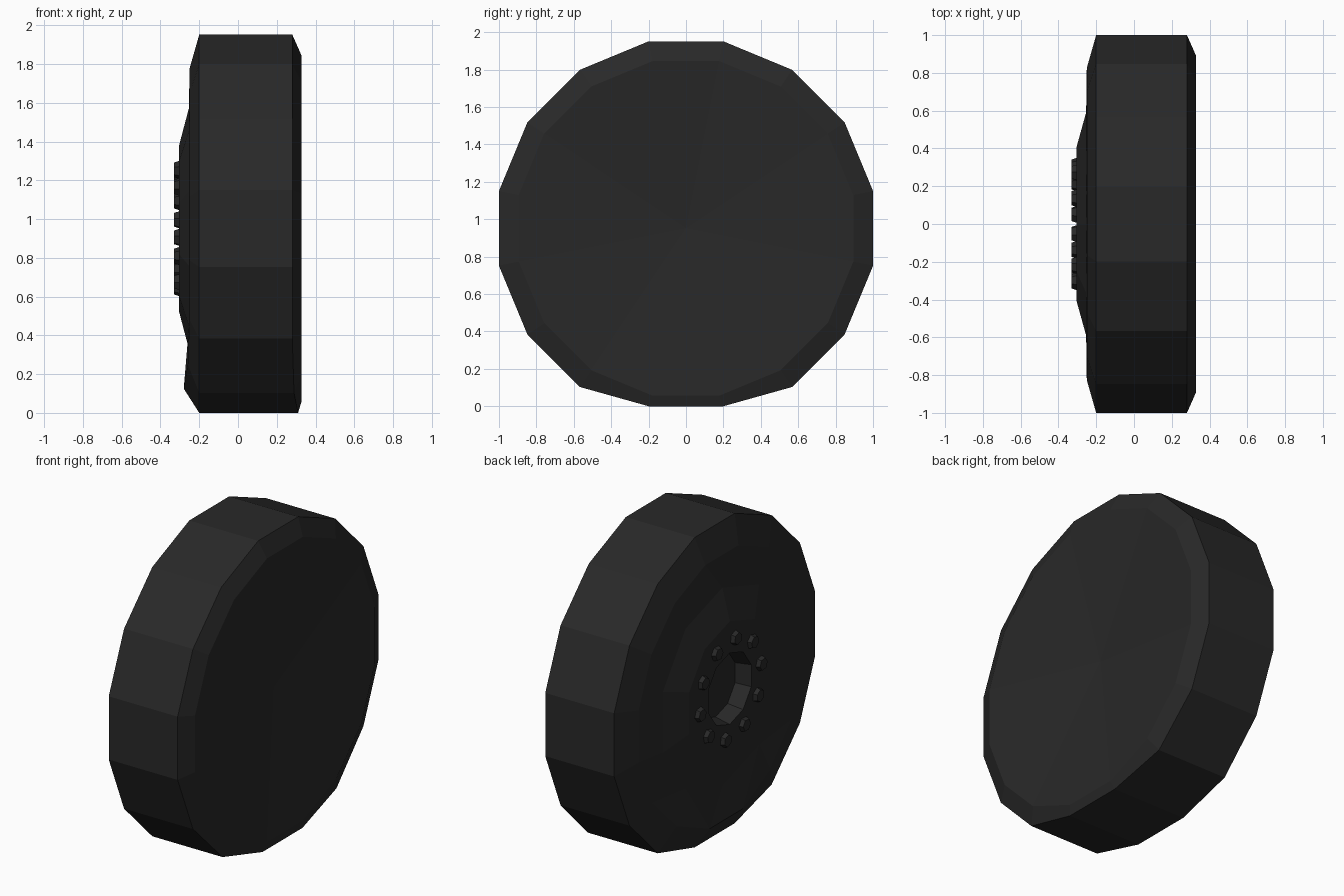
import bpy, bmesh, math
from mathutils import Matrix, Vector

if "Cube" in bpy.data.objects:
    bpy.data.objects.remove(bpy.data.objects["Cube"])

CZ = 0.951   # axle height
SIDES = 16

rubber = bpy.data.materials.new("black_rubber")
rubber.diffuse_color = (0.0215, 0.0215, 0.0215, 1)
rubber.use_nodes = True
rubber.node_tree.nodes["Principled BSDF"].inputs["Base Color"].default_value = rubber.diffuse_color


def finish(bm, name):
    bmesh.ops.recalc_face_normals(bm, faces=bm.faces)
    me = bpy.data.meshes.new(name)
    bm.to_mesh(me)
    bm.free()
    me.materials.append(rubber)
    ob = bpy.data.objects.new(name, me)
    bpy.context.collection.objects.link(ob)
    return ob


def add_ring(bm, x, r, n, phase, sag=0):
    """Ring round the axle; sag pushes the lowest points sideways."""
    ring = []
    for i in range(n):
        a = (i + phase) * 2 * math.pi / n
        z = CZ + r * math.sin(a)
        w = 1 if math.sin(a) < -0.9 else 0.3 if math.sin(a) < -0.75 else 0
        ring.append(bm.verts.new((x + sag * w, r * math.cos(a), max(z, 0))))
    return ring


def skin(bm, p, q):
    n = len(p)
    for i in range(n):
        j = (i + 1) % n
        bm.faces.new((p[i], p[j], q[j], q[i]))


def fan(bm, ring, x):
    c = bm.verts.new((x, 0, CZ))
    for i in range(len(ring)):
        bm.faces.new((ring[i], ring[(i + 1) % len(ring)], c))


# Tyre: 16-sided profile (x, radius, sag) with a slightly dished inner side
bm = bmesh.new()
tyre = [add_ring(bm, x, r, SIDES, 0.5, s) for x, r, s in
        ((0.327, 0.912, 0), (0.28, 1.02, 0.03), (-0.20, 1.02, 0), (-0.25, 0.842, -0.03))]
for p, q in zip(tyre, tyre[1:]):
    skin(bm, p, q)
fan(bm, tyre[0], 0.25)
# Hub: ten-sided raised cone with a round recess
hub = [add_ring(bm, x, r, 10, 0.5) for x, r in
       ((-0.253, 0.622), (-0.305, 0.425), (-0.305, 0.225), (-0.205, 0.205))]
for p, q in zip(hub, hub[1:]):
    skin(bm, p, q)
fan(bm, hub[-1], -0.205)
# Sidewall between the 16-sided tyre and the ten-sided hub
bm.edges.ensure_lookup_table()
loops = [bm.edges.get((r[i], r[(i + 1) % len(r)])) for r in (tyre[-1], hub[0]) for i in range(len(r))]
bmesh.ops.bridge_loops(bm, edges=loops)
finish(bm, "tyre_and_hub")

# Ten hexagonal wheel nuts
bm = bmesh.new()
for k in range(10):
    a = k * math.pi / 5 - math.radians(8.5)
    loc = Vector((-0.312, 0.307 * math.cos(a), CZ + 0.307 * math.sin(a)))
    m = Matrix.Translation(loc) @ Matrix.Rotation(a, 4, 'X') @ Matrix.Rotation(-math.pi / 2, 4, 'Y')
    bmesh.ops.create_cone(bm, cap_ends=True, segments=6, radius1=0.05,
                          radius2=0.038, depth=0.036, matrix=m)
finish(bm, "wheel_nuts")
